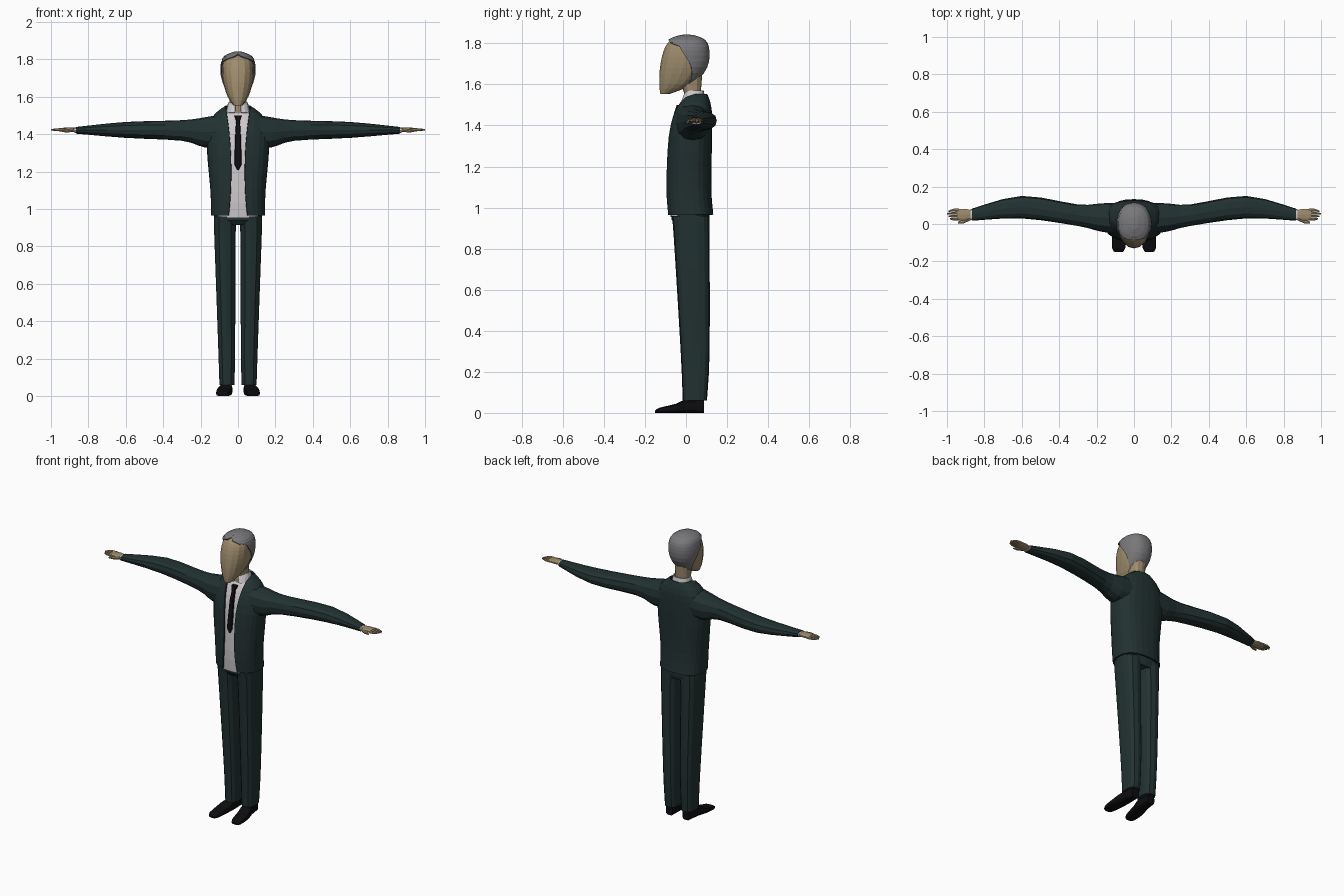
import bpy, bmesh, math
from mathutils import Vector

cube = bpy.data.objects.get("Cube")
if cube:
    bpy.data.objects.remove(cube)


def material(name, red, green, blue):
    m = bpy.data.materials.new(name)
    m.use_nodes = True
    m.diffuse_color = (red, green, blue, 1)
    bsdf = m.node_tree.nodes["Principled BSDF"]
    bsdf.inputs["Base Color"].default_value = m.diffuse_color
    bsdf.inputs["Roughness"].default_value = 0.8
    return m


SUIT = material("dark teal cloth", red=.016, green=.031, blue=.031)
SHIRT = material("white cotton", red=.62, green=.59, blue=.61)
SKIN = material("skin", red=.34, green=.26, blue=.15)
HAIR = material("grey hair", red=.19, green=.185, blue=.195)
BLACK = material("black leather", red=.004, green=.004, blue=.005)

PLACE = {"x": lambda level, a, b: (level, a, b),
         "y": lambda level, a, b: (a, level, b),
         "z": lambda level, a, b: (a, b, level)}


# Cross-sections, each a vector of level, two side limits and two depth limits
def band(z, half, front, back, middle=0):
    return Vector((z, middle - half, middle + half, front, back))


def tube(x, y, z, wide, tall):
    return Vector((x, y - wide / 2, y + wide / 2, z - tall / 2, z + tall / 2))


def sole(y, x, wide, tall):
    return Vector((y, x - wide / 2, x + wide / 2, 0, tall))


def smooth(keys, steps=3):
    """Fill in sections along a spline through the key sections."""
    rows = []
    last = len(keys) - 1
    for i in range(last):
        before, start = keys[max(i - 1, 0)], keys[i]
        end, after = keys[i + 1], keys[min(i + 2, last)]
        leave, arrive = (end - before) / 2, (after - start) / 2
        for k in range(steps):
            t = k / steps
            ease = t * t * (3 - 2 * t)
            rows.append(start.lerp(end, ease) + leave * t * (1 - t) ** 2
                        - arrive * t * t * (1 - t))
    return rows + [keys[last]]


def bulge(angle_part, power):
    return math.copysign(abs(angle_part) ** (2 / power), angle_part)


def loft(name, mat, rings, axis="z", sides=12, power=2.4, opening=None,
         mirror=False, thickness=0):
    """Skin rounded sections; opening gives the half angle left open in front."""
    bm = bmesh.new()
    rows = []
    for ring in rings:
        level, left, right, front, back = ring
        start = opening(ring) if opening else 0
        row = []
        for k in range(sides + 1 if opening else sides):
            t = start + 2 * (math.pi - start) * k / sides
            a = (left + right + bulge(math.sin(t), power) * (right - left)) / 2
            b = (front + back - bulge(math.cos(t), power) * (back - front)) / 2
            row.append(bm.verts.new(PLACE[axis](level, a, b)))
        rows.append(row)
    for low, high in zip(rows, rows[1:]):
        for k in range(sides):
            j = (k + 1) % len(low)
            bm.faces.new((low[k], low[j], high[j], high[k]))
    if not opening:
        bm.faces.new(rows[0])
        bm.faces.new(rows[-1])
    bmesh.ops.recalc_face_normals(bm, faces=bm.faces)
    mesh = bpy.data.meshes.new(name)
    bm.to_mesh(mesh)
    bm.free()
    mesh.materials.append(mat)
    obj = bpy.data.objects.new(name, mesh)
    bpy.context.collection.objects.link(obj)
    if thickness:
        solid = obj.modifiers.new("thickness", "SOLIDIFY")
        solid.thickness = thickness
        solid.offset = 0
    if mirror:
        obj.modifiers.new("mirror", "MIRROR")


# Jacket body: the front gap widens away from the button
def jacket_opening(ring):
    gap = .036 + .25 * (ring[0] - 1.2) ** 2
    return math.asin(min(1, gap / ring[2]) ** 1.25)


body = smooth([
    band(z=.965, half=.14, front=-.085, back=.128),
    band(z=1.1, half=.143, front=-.092, back=.118),
    band(z=1.35, half=.163, front=-.08, back=.122),
    band(z=1.48, half=.14, front=-.045, back=.12),
    band(z=1.55, half=.064, front=0, back=.1)])
loft("jacket_body", SUIT, body, sides=24, power=2.5,
     opening=jacket_opening, thickness=.01)

# Shirt just inside the jacket, hanging slightly lower, and its collar
inset = Vector((-.01, .016, -.016, .01, -.016))
loft("shirt", SHIRT, [ring + inset for ring in body], sides=24, power=2.5)
loft("shirt_collar", SHIRT, [
    band(z=1.515, half=.062, front=-.022, back=.094),
    band(z=1.57, half=.05, front=0, back=.083)],
    sides=16, opening=lambda ring: .2, thickness=.006)

# Tie: blade, then knot
loft("tie", BLACK, [
    band(z=1.21, half=.004, front=-.09, back=-.08),
    band(z=1.24, half=.02, front=-.092, back=-.08),
    band(z=1.42, half=.014, front=-.07, back=-.05),
    band(z=1.47, half=.01, front=-.055, back=-.035),
    band(z=1.5, half=.02, front=-.045, back=-.02)], sides=8, power=4)

# Sleeves, with the elbow set back
loft("sleeve", SUIT, smooth([
    tube(x=.07, y=.03, z=1.42, wide=.17, tall=.18),
    tube(x=.18, y=.035, z=1.41, wide=.15, tall=.16),
    tube(x=.3, y=.047, z=1.42, wide=.115, tall=.11),
    tube(x=.6, y=.09, z=1.423, wide=.12, tall=.085),
    tube(x=.865, y=.05, z=1.421, wide=.065, tall=.036)]),
    axis="x", mirror=True)
loft("cuff", SHIRT, [tube(x, y=.05, z=1.421, wide=.058, tall=.03)
                     for x in (.85, .873)], axis="x", mirror=True)

# Hands: palm, thumb and fingers
loft("palm", SKIN, [
    tube(x=.86, y=.05, z=1.422, wide=.045, tall=.024),
    tube(x=.9, y=.05, z=1.424, wide=.065, tall=.025),
    tube(x=.945, y=.05, z=1.424, wide=.066, tall=.02)],
    axis="x", sides=10, mirror=True)
loft("thumb", SKIN, [
    tube(x=.875, y=.03, z=1.422, wide=.022, tall=.02),
    tube(x=.91, y=.014, z=1.419, wide=.02, tall=.018),
    tube(x=.94, y=.008, z=1.416, wide=.01, tall=.01)],
    axis="x", sides=8, mirror=True)
for i, finger in enumerate(("index", "middle", "ring", "little")):
    spread = (i - 1.5) * .0165
    reach = 1 - .008 * abs(i - 2)
    loft(finger + "_finger", SKIN, [
        tube(x=.935, y=.05 + spread, z=1.424, wide=.017, tall=.019),
        tube(x=.965, y=.05 + spread, z=1.424, wide=.016, tall=.015),
        tube(x=reach, y=.048 + spread * .8, z=1.424, wide=.009, tall=.008)],
        axis="x", sides=6, mirror=True)

# Trousers
loft("trouser_seat", SUIT, [
    band(z=.915, half=.11, front=-.05, back=.108),
    band(z=.94, half=.129, front=-.07, back=.115),
    band(z=1, half=.13, front=-.073, back=.115)], sides=20, power=2.5)
loft("trouser_leg", SUIT, smooth([
    band(z=.06, half=.041, front=-.016, back=.102, middle=.059),
    band(z=.3, half=.047, front=-.026, back=.115, middle=.061),
    band(z=.86, half=.058, front=-.06, back=.115, middle=.07),
    band(z=.96, half=.065, front=-.07, back=.114, middle=.065)]),
    sides=14, power=2.7, mirror=True)

# Shoes, toe to heel
loft("shoe", BLACK, smooth([
    sole(y=-.15, x=.082, wide=.04, tall=.012),
    sole(y=-.13, x=.082, wide=.07, tall=.025),
    sole(y=-.05, x=.075, wide=.08, tall=.044),
    sole(y=0, x=.065, wide=.072, tall=.065),
    sole(y=.087, x=.06, wide=.05, tall=.062)], steps=2),
    axis="y", power=3.4, mirror=True)

# Neck and head
loft("neck", SKIN, [
    band(z=1.5, half=.055, front=-.012, back=.085),
    band(z=1.56, half=.045, front=-.01, back=.072),
    band(z=1.66, half=.05, front=-.04, back=.08)])
head = smooth([
    band(z=1.553, half=.022, front=-.125, back=-.08),
    band(z=1.6, half=.055, front=-.13, back=.03),
    band(z=1.68, half=.08, front=-.127, back=.095),
    band(z=1.76, half=.085, front=-.11, back=.105),
    band(z=1.81, half=.067, front=-.08, back=.085),
    band(z=1.833, half=.015, front=-.02, back=.03)])
loft("head", SKIN, head, sides=16, power=2.25)


# Hair: a shell over the head, open from the nape up to the forehead
def hairline(ring):
    if ring[0] > 1.8:
        return max(0, 1.82 - ring[0]) * 40
    return math.radians(135 - 320 * (ring[0] - 1.6))


swell = Vector((.005, -.006, .006, -.006, .006))
hair = [ring + swell for ring in head if ring[0] > 1.59]
hair.append(band(z=1.84, half=.001, front=0, back=.002))
loft("hair", HAIR, hair, sides=22, power=2.25, opening=hairline, thickness=.006)
